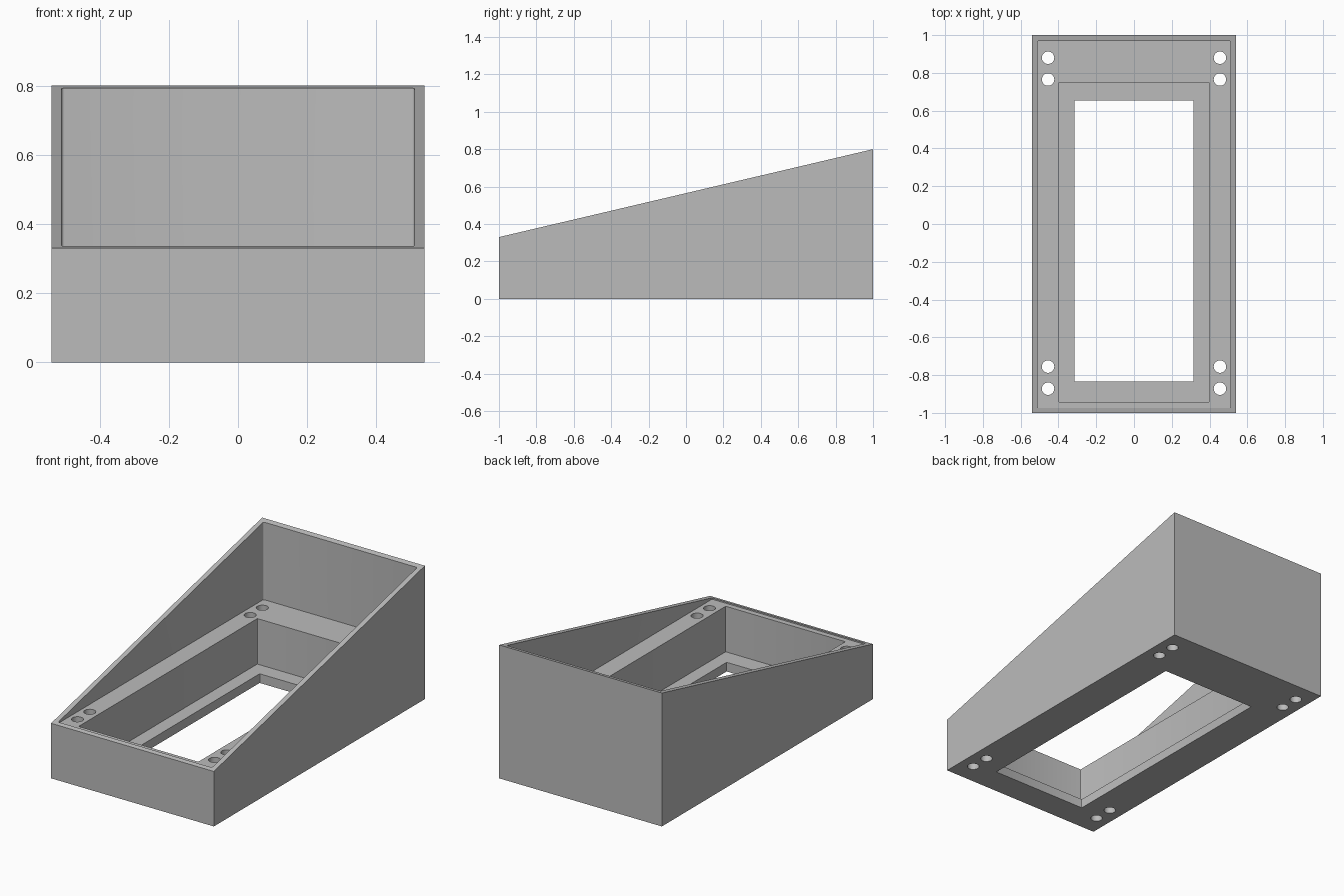
import bpy
import bmesh
from mathutils import Matrix

cube = bpy.data.objects.get("Cube")
if cube:
    bpy.data.objects.remove(cube, do_unlink=True)

HALF_W, HALF_L = 0.54, 1.0
FRONT_H, BACK_H = 0.33, 0.80
LEDGE_Z, LIP_Z = 0.328, 0.055

grey = bpy.data.materials.new("plain grey")
grey.use_nodes = True
colour = (0.5, 0.5, 0.5, 1)
grey.diffuse_color = colour
grey.node_tree.nodes["Principled BSDF"].inputs["Base Color"].default_value = colour


def make_object(name, bm):
    bmesh.ops.recalc_face_normals(bm, faces=bm.faces)
    mesh = bpy.data.meshes.new(name)
    bm.to_mesh(mesh)
    bm.free()
    mesh.materials.append(grey)
    obj = bpy.data.objects.new(name, mesh)
    bpy.context.collection.objects.link(obj)
    return obj


def box_cutter(name, half_w, y0, y1, z0, z1, radius):
    """Upright box with slightly rounded vertical corners."""
    bm = bmesh.new()
    bmesh.ops.create_cube(bm, size=1)
    for v in bm.verts:
        v.co.x *= 2 * half_w
        v.co.y = y1 if v.co.y > 0 else y0
        v.co.z = z1 if v.co.z > 0 else z0
    upright = [e for e in bm.edges
               if abs(e.verts[0].co.z - e.verts[1].co.z) > 0.01]
    bmesh.ops.bevel(bm, geom=upright, offset=radius, segments=3,
                    profile=0.5, affect='EDGES')
    return make_object(name, bm)


# Wedge body: side profile extruded across the width
bm = bmesh.new()
profile = [(-HALF_L, 0), (HALF_L, 0), (HALF_L, BACK_H), (-HALF_L, FRONT_H)]
side = bm.faces.new([bm.verts.new((-HALF_W, y, z)) for y, z in profile])
extruded = bmesh.ops.extrude_face_region(bm, geom=[side])["geom"]
bmesh.ops.translate(bm, vec=(2 * HALF_W, 0, 0),
                    verts=[g for g in extruded if isinstance(g, bmesh.types.BMVert)])
body = make_object("sloped_enclosure", bm)

# Stepped openings: upper pocket, main cavity, bottom window
cutters = [
    box_cutter("upper_pocket_cutter", 0.51, -0.975, 0.97, LEDGE_Z, 1.0, 0.008),
    box_cutter("cavity_cutter", 0.397, -0.943, 0.75, LIP_Z, 0.6, 0.004),
    box_cutter("window_cutter", 0.315, -0.835, 0.655, -0.2, 0.2, 0.004),
]

# Vertical screw holes, a pair near each corner
bm = bmesh.new()
for x in (-0.455, 0.455):
    for y in (-0.872, -0.755, 0.765, 0.88):
        bmesh.ops.create_cone(bm, cap_ends=True, segments=32, radius1=0.033,
                              radius2=0.033, depth=1.2,
                              matrix=Matrix.Translation((x, y, 0.2)))
cutters.append(make_object("screw_hole_cutter", bm))

for cutter in cutters:
    cutter.hide_render = True
    mod = body.modifiers.new(cutter.name, 'BOOLEAN')
    mod.operation = 'DIFFERENCE'
    mod.solver = 'EXACT'
    mod.object = cutter

# Bake the cuts and discard the helpers
bpy.context.view_layer.update()
depsgraph = bpy.context.evaluated_depsgraph_get()
finished = bpy.data.meshes.new_from_object(body.evaluated_get(depsgraph))
body.modifiers.clear()
body.data = finished
body.data.materials.clear()
body.data.materials.append(grey)
for cutter in cutters:
    bpy.data.objects.remove(cutter, do_unlink=True)
for poly in body.data.polygons:
    poly.material_index = 0

# Smooth hole walls, crisp edges elsewhere
bpy.ops.object.select_all(action='DESELECT')
body.select_set(True)
bpy.context.view_layer.objects.active = body
bpy.ops.object.shade_smooth_by_angle()
